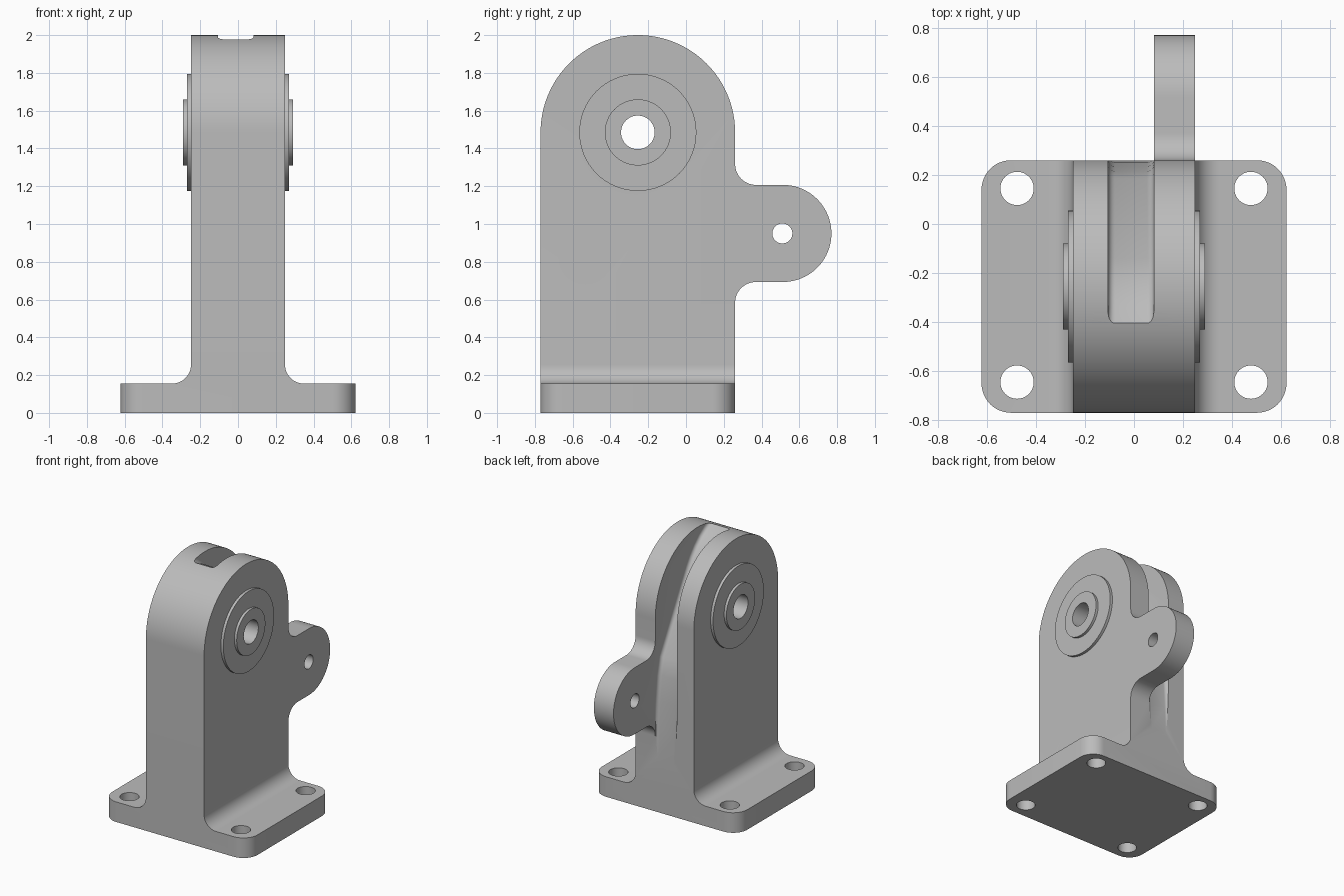
import bpy, bmesh
from math import cos, sin, radians, pi
from mathutils import Matrix, Vector

if "Cube" in bpy.data.objects:
    bpy.data.objects.remove(bpy.data.objects["Cube"], do_unlink=True)

grey = bpy.data.materials.new("plain grey")
grey.use_nodes = True
grey.diffuse_color = (0.5, 0.5, 0.5, 1)
grey.node_tree.nodes["Principled BSDF"].inputs["Base Color"].default_value = grey.diffuse_color


def arc(cx, cy, r, a0, a1, n):
    steps = [radians(a0 + (a1 - a0) * i / n) for i in range(n + 1)]
    return [(cx + r * cos(a), cy + r * sin(a)) for a in steps]


def make(name, bm):
    bmesh.ops.recalc_face_normals(bm, faces=bm.faces)
    mesh = bpy.data.meshes.new(name)
    bm.to_mesh(mesh)
    bm.free()
    mesh.materials.append(grey)
    ob = bpy.data.objects.new(name, mesh)
    bpy.context.collection.objects.link(ob)
    return ob


def prism(points, place, lo, hi):
    """Extrude a 2D outline from lo to hi; place(u, v, depth) gives the 3D point."""
    bm = bmesh.new()
    face = bm.faces.new([bm.verts.new(place(u, v, lo)) for u, v in points])
    ext = bmesh.ops.extrude_face_region(bm, geom=[face])
    shift = Vector(place(0, 0, hi)) - Vector(place(0, 0, lo))
    bmesh.ops.translate(bm, vec=shift, verts=[g for g in ext["geom"] if isinstance(g, bmesh.types.BMVert)])
    return bm


def side(u, v, d):
    return (d, u, v)


def front(u, v, d):
    return (u, d, v)


def rod(name, axis, centre, r, length, n=64):
    bm = bmesh.new()
    turn = Matrix.Rotation(pi / 2, 4, "Y") if axis == "X" else Matrix()
    bmesh.ops.create_cone(bm, cap_ends=True, segments=n, radius1=r, radius2=r, depth=length,
                          matrix=Matrix.Translation(centre) @ turn)
    return make(name, bm)


def combine(target, tool, how):
    mod = target.modifiers.new(how, "BOOLEAN")
    mod.operation, mod.object, mod.solver = how, tool, "EXACT"
    bpy.context.view_layer.objects.active = target
    bpy.ops.object.modifier_apply(modifier=mod.name)
    bpy.data.objects.remove(tool, do_unlink=True)


FRONT, BACK = -0.77, 0.26
MID, AXIS_Z, ARCH_R = -0.255, 1.485, 0.515
HALF, BASE_X, BASE_Z = 0.249, 0.622, 0.155

# Base plate, foot fillets and column as one cross-section
half = [(BASE_X, 0), (BASE_X, BASE_Z)] + arc(HALF + 0.1, BASE_Z + 0.1, 0.1, 270, 180, 12) + [(HALF, 2.2)]
bm = prism(half + [(-x, z) for x, z in reversed(half)], front, FRONT, BACK)
corners = [e for e in bm.edges if all(abs(abs(v.co.x) - BASE_X) < 1e-4 for v in e.verts)
           and abs(e.verts[0].co.z - e.verts[1].co.z) > 0.1]
bmesh.ops.bevel(bm, geom=corners, offset=0.12, segments=12, profile=0.5, affect="EDGES")
bracket = make("bracket", bm)

# Rounded top of the column
outline = arc(MID, AXIS_Z, ARCH_R, 0, 180, 64)
outline += [(MID - 0.65, 1.3), (MID - 0.65, -0.1), (MID + 0.65, -0.1), (MID + 0.65, 1.3)]
combine(bracket, make("arch", prism(outline, side, -1, 1)), "INTERSECT")

# Stepped bosses on both sides
for r, reach in ((0.31, 0.27), (0.175, 0.29)):
    combine(bracket, rod("boss", "X", (0, MID, AXIS_Z), r, 2 * reach), "UNION")

# Side lug with filleted root
LUG_Y, LUG_Z, LUG_R, ROOT = 0.513, 0.95, 0.257, 0.11
lug = [(0.1, LUG_Z - LUG_R - ROOT)]
lug += arc(BACK + ROOT, LUG_Z - LUG_R - ROOT, ROOT, 180, 90, 12)
lug += arc(LUG_Y, LUG_Z, LUG_R, -90, 90, 40)
lug += arc(BACK + ROOT, LUG_Z + LUG_R + ROOT, ROOT, 270, 180, 12)
lug += [(0.1, LUG_Z + LUG_R + ROOT)]
combine(bracket, make("lug", prism(lug, side, 0.081, HALF)), "UNION")

# Slot from the back with a floor that sweeps up to the crown
floor = [(0.29, 0.0), (0.262, 0.36), (0.25, 0.62), (0.235, 0.85), (0.215, 1.04), (0.185, 1.17),
         (-0.14, 1.74), (-0.18, 1.80), (-0.23, 1.86), (-0.29, 1.915), (-0.35, 1.955),
         (-0.41, 1.98), (-0.6, 2.03)]
bm = prism(floor + [(-0.6, 2.5), (0.6, 2.5), (0.6, 0.0)], side, -0.106, 0.081)
rims = [e for e in bm.edges if abs(e.verts[0].co.x - e.verts[1].co.x) < 1e-4
        and all(v.co.y < 0.3 and v.co.z < 2.1 for v in e.verts)]
bmesh.ops.bevel(bm, geom=rims, offset=0.028, segments=5, profile=0.5, affect="EDGES")
combine(bracket, make("slot", bm), "DIFFERENCE")

# Bore, lug hole and mounting holes
combine(bracket, rod("bore", "X", (0, MID, AXIS_Z), 0.089, 2), "DIFFERENCE")
combine(bracket, rod("lug_hole", "X", (0.5, LUG_Y - 0.003, LUG_Z), 0.053, 1, 40), "DIFFERENCE")
for x in (-0.477, 0.477):
    for y in (-0.645, 0.145):
        combine(bracket, rod("mount_hole", "Z", (x, y, 0), 0.068, 1, 40), "DIFFERENCE")

bpy.ops.object.select_all(action="DESELECT")
bracket.select_set(True)
bpy.context.view_layer.objects.active = bracket
bpy.ops.object.shade_smooth_by_angle(angle=radians(25))
